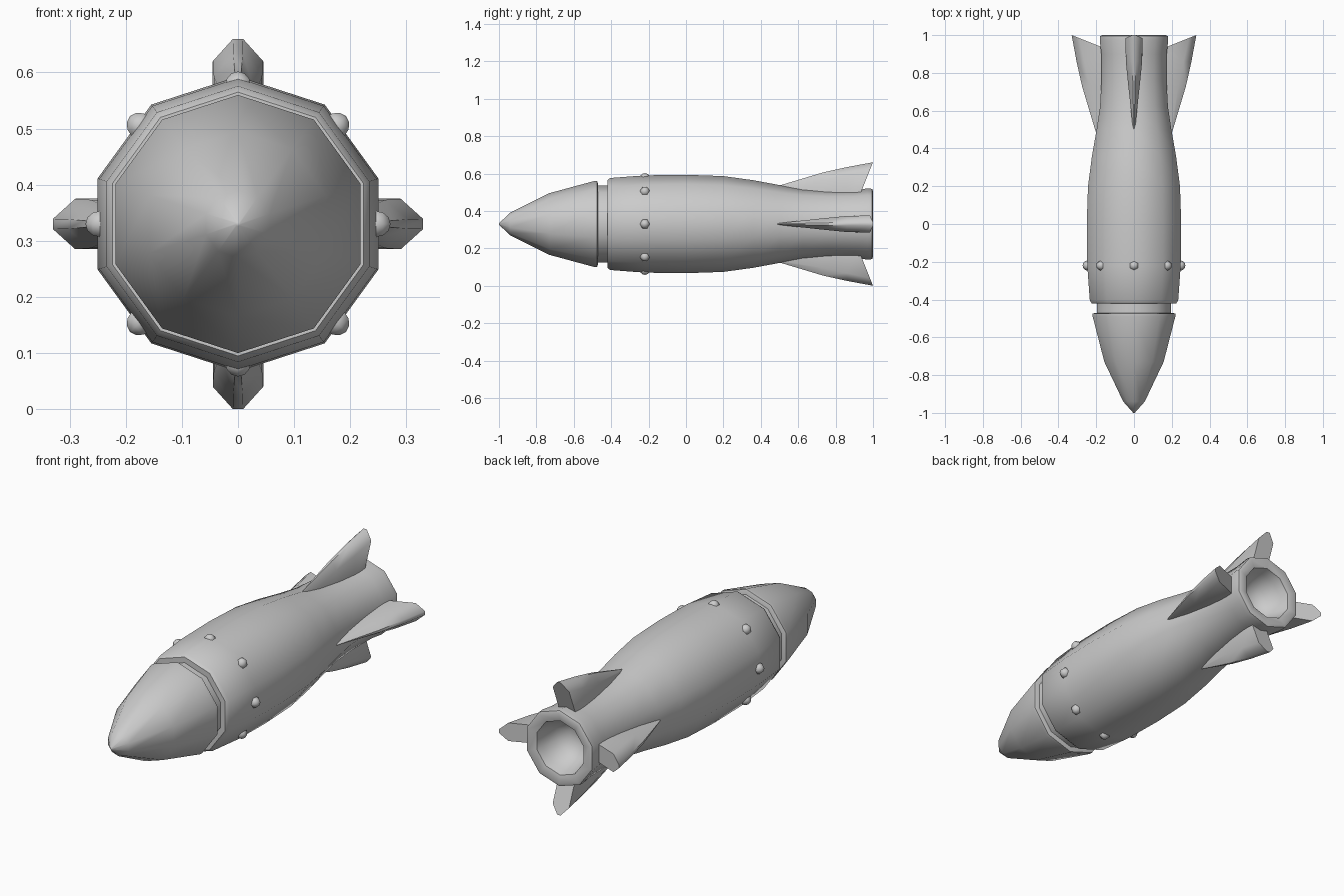
import bpy, bmesh, math
from mathutils import Matrix, Vector

cube = bpy.data.objects.get("Cube")
if cube:
    bpy.data.objects.remove(cube)

AXIS_Z = 0.33
SIDES = 10

grey = bpy.data.materials.new("light grey metal")
grey.use_nodes = True
COLOUR = (0.6, 0.6, 0.6, 1)
grey.diffuse_color = COLOUR
grey.node_tree.nodes["Principled BSDF"].inputs["Base Color"].default_value = COLOUR


def finish(name, bm, angle):
    bmesh.ops.recalc_face_normals(bm, faces=bm.faces)
    mesh = bpy.data.meshes.new(name)
    bm.to_mesh(mesh)
    bm.free()
    mesh.materials.append(grey)
    obj = bpy.data.objects.new(name, mesh)
    bpy.context.collection.objects.link(obj)
    bpy.ops.object.select_all(action='DESELECT')
    obj.select_set(True)
    bpy.context.view_layer.objects.active = obj
    bpy.ops.object.shade_smooth_by_angle(angle=math.radians(angle))
    return obj


def loft(bm, rings):
    """Bridge equal rings of points and close both ends."""
    rows = [[bm.verts.new(p) for p in ring] for ring in rings]
    n = len(rows[0])
    for a, b in zip(rows, rows[1:]):
        for i in range(n):
            j = (i + 1) % n
            bm.faces.new((a[i], a[j], b[j], b[i]))
    bm.faces.new(rows[0])
    bm.faces.new(rows[-1])


def turned(name, profile, angle):
    """Ten sided solid along y from (y, radius) pairs, with a corner on top."""
    rings = []
    for y, r in profile:
        ring = []
        for i in range(SIDES):
            a = math.pi / 2 + math.tau * i / SIDES
            ring.append((r * math.cos(a), y, AXIS_Z + r * math.sin(a)))
        rings.append(ring)
    bm = bmesh.new()
    loft(bm, rings)
    bmesh.ops.remove_doubles(bm, verts=bm.verts, dist=0.0005)
    return finish(name, bm, angle)


# Pointed nose, recessed neck and hull with a hollow exhaust
turned("nose_cone", [(-1, 0.004), (-0.94, 0.06), (-0.73, 0.165), (-0.49, 0.23),
                     (-0.475, 0.23), (-0.47, 0.215)], 50)
turned("neck", [(-0.48, 0.207), (-0.4, 0.207)], 40)
turned("hull", [(-0.42, 0.235), (-0.405, 0.246), (-0.22, 0.26), (0, 0.263),
                (0.2, 0.256), (0.36, 0.234), (0.5, 0.208), (0.62, 0.189),
                (0.76, 0.181), (0.9, 0.182), (0.97, 0.19), (0.995, 0.188),
                (1, 0.175), (0.99, 0.135), (0.95, 0.125), (0.88, 0.1),
                (0.84, 0.05)], 50)


def spin(degrees):
    return (Matrix.Translation((0, 0, AXIS_Z))
            @ Matrix.Rotation(math.radians(degrees), 4, 'Y'))


# Ring of eight rivets
for k in range(8):
    bm = bmesh.new()
    bmesh.ops.create_uvsphere(bm, u_segments=6, v_segments=6, radius=0.027)
    bm.transform(spin(45 * k) @ Matrix.Translation((0, -0.22, 0.245)))
    finish(f"rivet_{k + 1}", bm, 65)

# Four wedge fins: (y, shoulder height, crest height, half thickness)
STATIONS = [(0.49, 0.195, 0.203, 0.004), (0.73, 0.235, 0.275, 0.03),
            (0.86, 0.262, 0.304, 0.043), (1, 0.29, 0.33, 0.045)]
for k, side in enumerate(("top", "left", "bottom", "right")):
    rings = []
    for y, shoulder, crest, half in STATIONS:
        outline = [(half, 0.15), (half, shoulder), (half * 0.2, crest),
                   (-half * 0.2, crest), (-half, shoulder), (-half, 0.15)]
        # The trailing end leans back towards the tip
        rings.append([Vector((x, y - 0.4 * (crest - r) if y == 1 else y, r))
                      for x, r in outline])
    bm = bmesh.new()
    loft(bm, rings)
    bm.transform(spin(90 * k))
    finish(f"{side}_fin", bm, 50)
